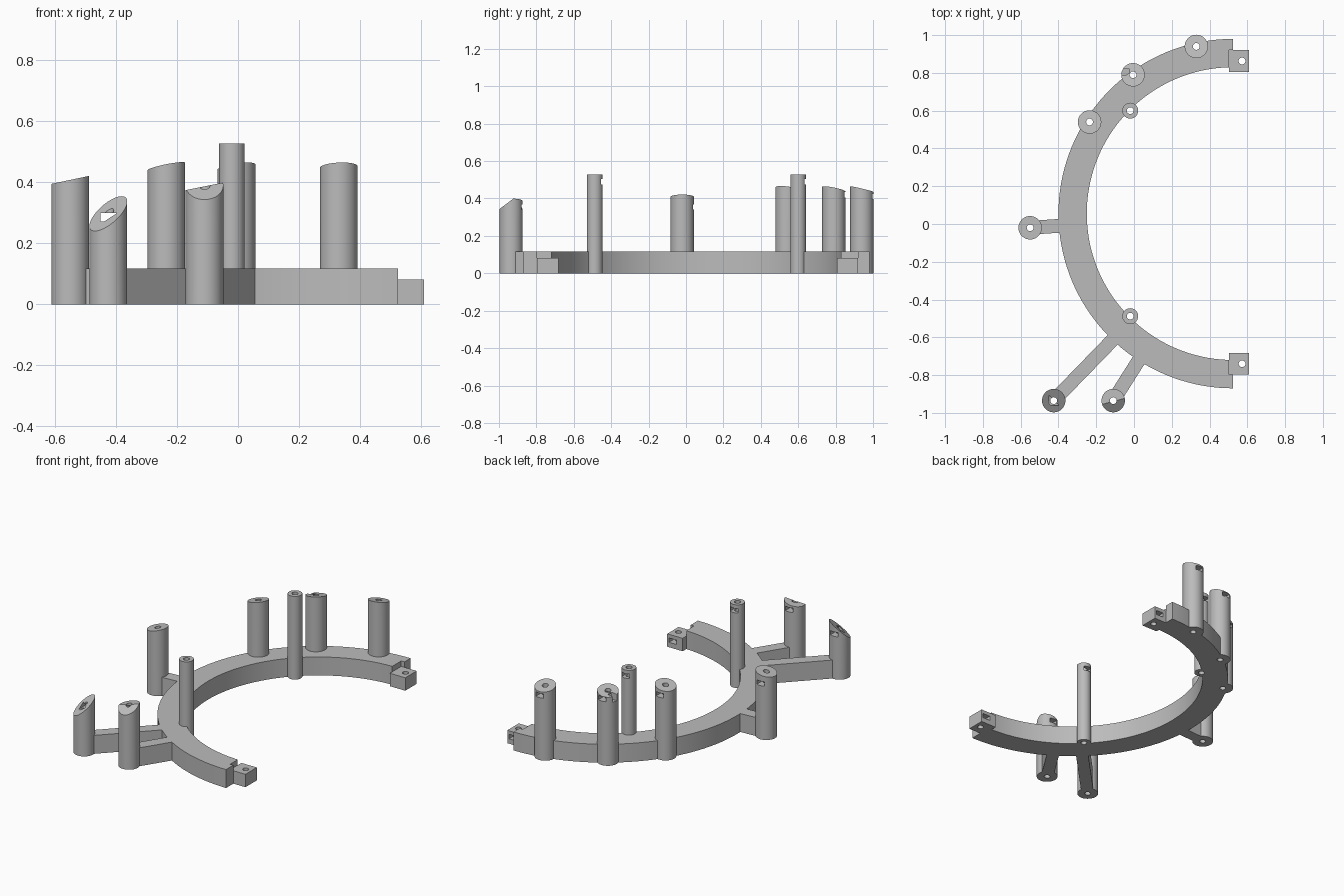
import bpy, bmesh, math
from mathutils import Vector, Matrix

if "Cube" in bpy.data.objects:
    bpy.data.objects.remove(bpy.data.objects["Cube"])

grey = bpy.data.materials.new("plain_grey")
grey.use_nodes = True
grey.diffuse_color = (0.5, 0.5, 0.5, 1)
grey.node_tree.nodes["Principled BSDF"].inputs["Base Color"].default_value = (0.5, 0.5, 0.5, 1)

CENTRE = Vector((0.525, 0.055, 0))
RING_H = 0.117
HOLE_R = 0.018


def make(name, bm):
    bmesh.ops.recalc_face_normals(bm, faces=bm.faces)
    mesh = bpy.data.meshes.new(name)
    bm.to_mesh(mesh)
    bm.free()
    mesh.materials.append(grey)
    obj = bpy.data.objects.new(name, mesh)
    bpy.context.collection.objects.link(obj)
    return obj


def box(name, lo, hi):
    lo, hi = Vector(lo), Vector(hi)
    bm = bmesh.new()
    bmesh.ops.create_cube(bm, size=1, matrix=Matrix.Translation((lo + hi) / 2) @ Matrix.Diagonal((*(hi - lo), 1)))
    return make(name, bm)


def rod(name, x, y, r, z0, z1, planes=(), sides=48):
    """Upright cylinder, its top trimmed by planes (height at axis, x slope, y slope)."""
    bm = bmesh.new()
    bmesh.ops.create_cone(bm, cap_ends=True, segments=sides, radius1=r, radius2=r, depth=z1 - z0,
                          matrix=Matrix.Translation((x, y, (z0 + z1) / 2)))
    for h, gx, gy in planes:
        bmesh.ops.bisect_plane(bm, geom=bm.verts[:] + bm.edges[:] + bm.faces[:], plane_co=(x, y, h),
                               plane_no=Vector((-gx, -gy, 1)).normalized(), clear_outer=True)
        bmesh.ops.holes_fill(bm, edges=[e for e in bm.edges if e.is_boundary], sides=0)
    return make(name, bm)


def cut(obj, cutters):
    """Subtract the cutters, bake the result and discard them."""
    for c in cutters:
        m = obj.modifiers.new("cut", 'BOOLEAN')
        m.operation, m.solver, m.object = 'DIFFERENCE', 'EXACT', c
    deps = bpy.context.evaluated_depsgraph_get()
    mesh = bpy.data.meshes.new_from_object(obj.evaluated_get(deps))
    obj.modifiers.clear()
    obj.data = mesh
    for c in cutters:
        bpy.data.objects.remove(c)


def hole(x, y):
    return rod("hole_cutter", x, y, HOLE_R, -0.1, 0.7, sides=24)


def slot(x, y, z, depth, width=0.052, height=0.028):
    return box("slot_cutter", (x - width / 2, y - 0.026, z - height / 2),
               (x + width / 2, y + depth, z + height / 2))


# Posts: name, x, y, radius, trimming planes, slot height
posts = [
    ("rear_post", 0.33, 0.94, 0.062, [(0.45, 0.05, -0.24)], 0.41),
    ("notched_post", -0.005, 0.79, 0.062, [(0.45, 0.14, -0.2)], 0.42),
    ("side_post", -0.235, 0.54, 0.062, [(0.452, 0.2, -0.12)], 0.41),
    ("outer_post", -0.55, -0.02, 0.062, [(0.408, 0.21, 0)], 0.355),
    ("slanted_post", -0.425, -0.935, 0.062, [(0.2975, 0.65, 0.65)], 0.285),
    ("ridged_post", -0.11, -0.935, 0.062, [(0.387, 0.2, 0), (0.39, 0, 0.75)], 0.355),
    ("rear_thin_post", -0.02, 0.60, 0.042, [(0.528, 0, 0)], 0.49),
    ("front_thin_post", -0.02, -0.488, 0.042, [(0.528, 0, 0)], 0.49),
]
parts = []
for name, x, y, r, planes, sz in posts:
    post = rod(name, x, y, r, 0, 0.65, planes)
    cutters = [hole(x, y), slot(x, y, sz, 0.1)]
    if name == "notched_post":
        # open corner on the outer side
        cutters.append(box("notch_cutter", (x - 0.1, y, 0.402), (x - 0.02, y + 0.03, 0.445)))
    cut(post, cutters)
    parts.append(post)

# Half ring
bm = bmesh.new()
steps = 72
angles = [math.pi / 2 + math.pi * i / steps for i in range(steps + 1)]
outline = [(0.925, a) for a in angles] + [(0.775, a) for a in reversed(angles)]
face = bm.faces.new([bm.verts.new(CENTRE + Vector((r * math.cos(a), r * math.sin(a), 0))) for r, a in outline])
ext = bmesh.ops.extrude_face_region(bm, geom=[face])
bmesh.ops.translate(bm, vec=(0, 0, RING_H), verts=[v for v in ext["geom"] if isinstance(v, bmesh.types.BMVert)])
ring = make("half_ring", bm)

# End tabs, each let into the end of the ring
ring_cutters = [hole(p[1], p[2]) for p in posts]
for name, y in (("rear_tab", 0.863), ("front_tab", -0.74)):
    tab = box(name, (0.502, y - 0.057, 0), (0.61, y + 0.057, 0.082))
    cut(tab, [hole(0.572, y), slot(0.572, y, 0.045, 0.1)])
    parts.append(tab)
    ring_cutters.append(box("tab_cutter", (0.502, y - 0.057, -0.1), (0.6, y + 0.057, 0.3)))
cut(ring, ring_cutters)
parts.append(ring)

# Struts joining the outlying posts to the ring
for name, a, b in (("outer_strut", (-0.37, -0.008), (-0.55, -0.02)),
                   ("slanted_strut", (-0.09, -0.59), (-0.425, -0.935)),
                   ("ridged_strut", (0.045, -0.69), (-0.11, -0.935))):
    a, b = Vector((*a, 0)), Vector((*b, 0))
    d = (b - a).normalized()
    b -= d * 0.045
    mid = (a + b) / 2 + Vector((0, 0, RING_H / 2))
    bm = bmesh.new()
    bmesh.ops.create_cube(bm, size=1, matrix=Matrix.Translation(mid)
                          @ Matrix.Rotation(math.atan2(d.y, d.x), 4, 'Z')
                          @ Matrix.Diagonal(((b - a).length, 0.073, RING_H, 1)))
    parts.append(make(name, bm))

# Smooth round walls, crisp edges
bpy.ops.object.select_all(action='DESELECT')
for p in parts:
    p.select_set(True)
bpy.context.view_layer.objects.active = parts[0]
bpy.ops.object.shade_smooth_by_angle(angle=math.radians(30))
